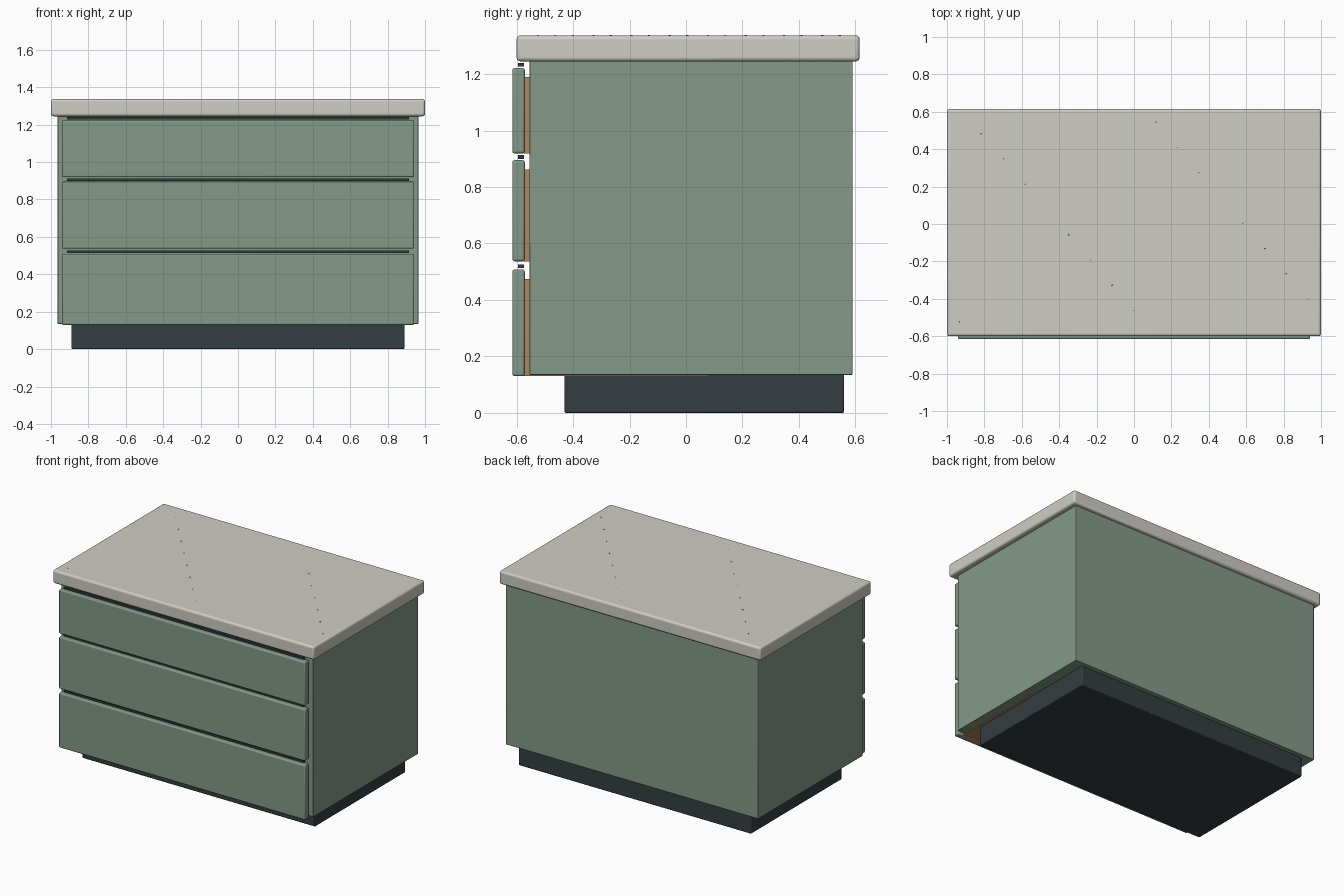
import bpy
import bmesh

if "Cube" in bpy.data.objects:
    bpy.data.objects.remove(bpy.data.objects["Cube"])


def material(name, rgb):
    m = bpy.data.materials.new(name)
    m.diffuse_color = (*rgb, 1)
    m.use_nodes = True
    m.node_tree.nodes["Principled BSDF"].inputs["Base Color"].default_value = m.diffuse_color
    return m


GREEN = material("sage_paint", (0.23, 0.32, 0.25))
STONE = material("pale_stone", (0.62, 0.61, 0.55))
DARK = material("charcoal", (0.035, 0.047, 0.053))
WOOD = material("drawer_wood", (0.45, 0.24, 0.12))
FLECK = material("stone_fleck", (0.16, 0.16, 0.15))
PALE = material("pale_fleck", (0.45, 0.44, 0.4))


def box(name, x, y, z, mat, bevel=0.0, segments=2):
    """Box from (min, max) ranges, with an optional rounded edge."""
    bpy.ops.mesh.primitive_cube_add(
        size=1, location=[(r[0] + r[1]) / 2 for r in (x, y, z)])
    ob = bpy.context.object
    ob.name = name
    ob.scale = [r[1] - r[0] for r in (x, y, z)]
    bpy.ops.object.transform_apply(location=False, rotation=False, scale=True)
    ob.data.materials.append(mat)
    if bevel:
        mod = ob.modifiers.new("edge", "BEVEL")
        mod.width, mod.segments = bevel, segments
        bpy.ops.object.shade_smooth_by_angle()
    return ob


# Main body, plinth and worktop
box("plinth", (-0.89, 0.89), (-0.43, 0.56), (0, 0.14), DARK, 0.005)
box("cabinet_body", (-0.965, 0.965), (-0.555, 0.59), (0.135, 1.247), GREEN, 0.003)
box("worktop", (-1, 1), (-0.6, 0.615), (1.245, 1.337), STONE, 0.014, 4)

# Drawers: front slab, wooden tray and dark finger-pull strip above
for label, z0, z1 in (("bottom", 0.13, 0.508), ("middle", 0.537, 0.895),
                      ("top", 0.919, 1.222)):
    box(f"{label}_drawer_front", (-0.942, 0.942), (-0.615, -0.571), (z0, z1), GREEN, 0.008, 3)
    yb = (-0.575, 0.08)
    top = z1 - 0.033
    box(f"{label}_drawer_base", (-0.905, 0.905), yb, (z0, z0 + 0.034), WOOD)
    for side, s in (("left", -1), ("right", 1)):
        xs = sorted((s * 0.905, s * 0.875))
        box(f"{label}_drawer_{side}_side", xs, yb, (z0 + 0.034, top), WOOD)
    box(f"{label}_drawer_back", (-0.875, 0.875), (0.05, 0.08), (z0 + 0.034, top), WOOD)
    box(f"{label}_finger_pull", (-0.915, 0.915), (-0.595, -0.574),
        (z1 + 0.005, z1 + 0.018), DARK)

# Flecks scattered in the worktop by a wrapping step
for name, mat, pick in (("dark_flecks", FLECK, False), ("pale_flecks", PALE, True)):
    bm = bmesh.new()
    for i in range(17):
        if (i in (2, 4, 11, 12)) != pick:
            continue
        r = 0.004 + 0.001 * (i % 4 == 1 or i % 6 == 3)
        res = bmesh.ops.create_cone(bm, cap_ends=True, segments=8, radius1=r,
                                    radius2=r * 0.8, depth=0.006)
        bmesh.ops.translate(bm, verts=res["verts"], vec=(
            -0.932 + 0.1165 * i, -0.525 + (i * 1.007) % 1.142, 1.3355))
    me = bpy.data.meshes.new(name)
    bm.to_mesh(me)
    bm.free()
    me.materials.append(mat)
    bpy.context.collection.objects.link(bpy.data.objects.new(name, me))
